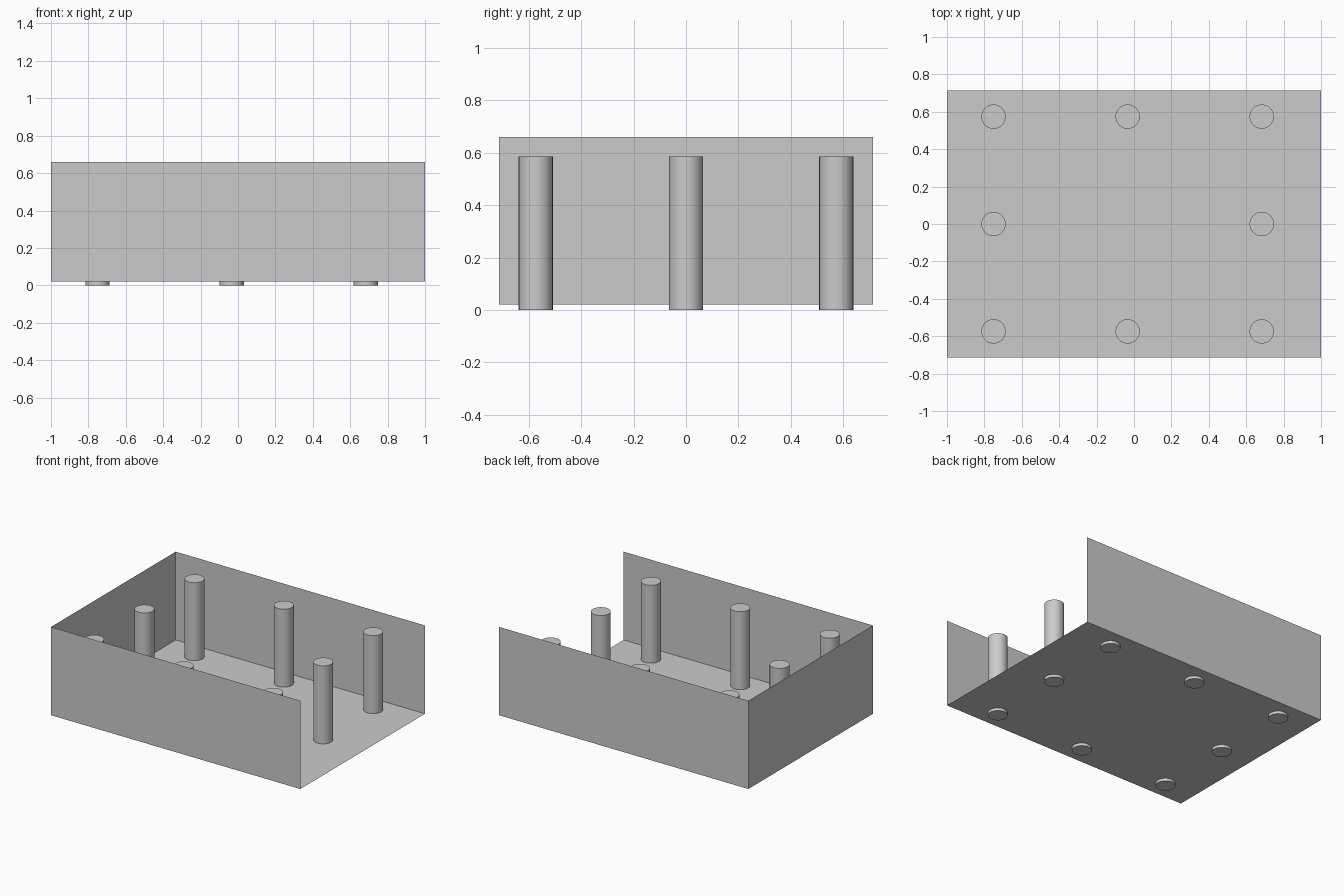
import bpy, bmesh

if "Cube" in bpy.data.objects:
    bpy.data.objects.remove(bpy.data.objects["Cube"])

W, D = 1.0, 0.714          # half width and half depth
FLOOR, TOP = 0.02, 0.66    # floor level and wall top


def sheet(name, corners):
    """Single thin flat panel."""
    mesh = bpy.data.meshes.new(name)
    bm = bmesh.new()
    bm.faces.new([bm.verts.new(c) for c in corners])
    bm.to_mesh(mesh)
    bm.free()
    obj = bpy.data.objects.new(name, mesh)
    bpy.context.collection.objects.link(obj)


# Floor
sheet("floor", [(-W, -D, FLOOR), (W, -D, FLOOR), (W, D, FLOOR), (-W, D, FLOOR)])

# Walls: front, back and left; the right side is open
sheet("front_wall", [(-W, -D, FLOOR), (W, -D, FLOOR), (W, -D, TOP), (-W, -D, TOP)])
sheet("back_wall", [(W, D, FLOOR), (-W, D, FLOOR), (-W, D, TOP), (W, D, TOP)])
sheet("left_wall", [(-W, D, FLOOR), (-W, -D, FLOOR), (-W, -D, TOP), (-W, D, TOP)])

# Ring of eight columns standing through the floor
R, H = 0.065, 0.585
for i in (-1, 0, 1):
    for j in (-1, 0, 1):
        if i == 0 and j == 0:
            continue
        bpy.ops.mesh.primitive_cylinder_add(
            vertices=32, radius=R, depth=H,
            location=(-0.034 + 0.717 * i, 0.574 * j, H / 2))
        bpy.context.object.name = "column"
        bpy.ops.object.shade_smooth_by_angle()
